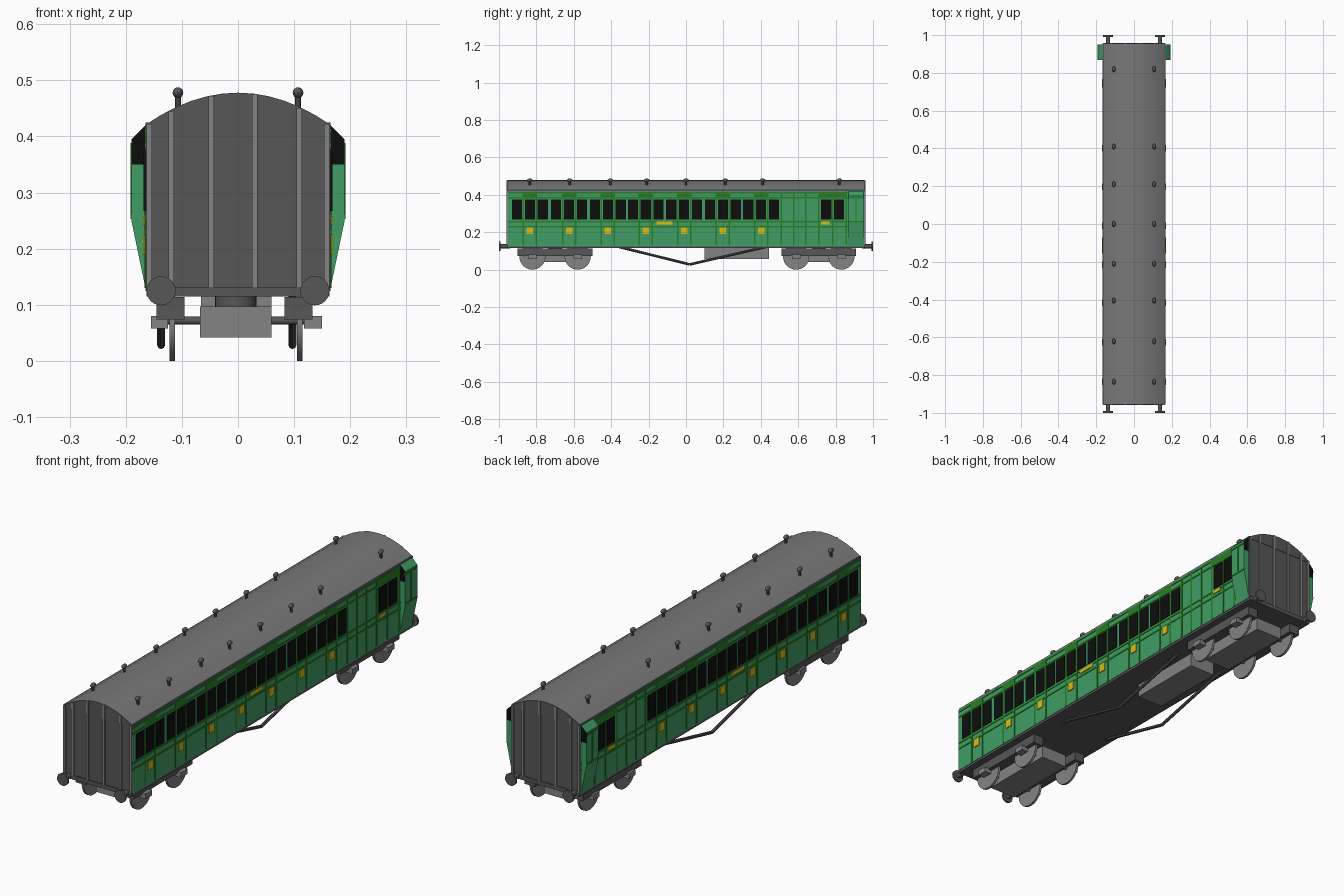
import bpy, bmesh, math
from mathutils import Matrix, Vector

if "Cube" in bpy.data.objects:
    bpy.data.objects.remove(bpy.data.objects["Cube"])


def mat(name, r, g, b):
    m = bpy.data.materials.new(name)
    m.diffuse_color = (r, g, b, 1)
    m.use_nodes = True
    m.node_tree.nodes["Principled BSDF"].inputs["Base Color"].default_value = m.diffuse_color
    return m


GREEN = mat("body green", 0.052, 0.34, 0.13)
TRIM = mat("dark green trim", 0.022, 0.21, 0.018)
BLACK = mat("window black", 0.004, 0.004, 0.004)
YELLOW = mat("yellow", 0.68, 0.52, 0.008)
DARK = mat("dark grey", 0.095, 0.095, 0.095)
ROOF = mat("roof grey", 0.19, 0.19, 0.19)
LIGHT = mat("light grey", 0.23, 0.23, 0.23)


def finish(name, bm, *mats, smooth=False):
    bmesh.ops.recalc_face_normals(bm, faces=bm.faces)
    me = bpy.data.meshes.new(name)
    bm.to_mesh(me)
    bm.free()
    for m in mats:
        me.materials.append(m)
    ob = bpy.data.objects.new(name, me)
    bpy.context.collection.objects.link(ob)
    if smooth:
        bpy.context.view_layer.objects.active = ob
        ob.select_set(True)
        bpy.ops.object.shade_smooth_by_angle(angle=math.radians(35))
        ob.select_set(False)
    return ob


def add_box(bm, x0, x1, y0, y1, z0, z1):
    c = Vector(((x0 + x1) / 2, (y0 + y1) / 2, (z0 + z1) / 2))
    bmesh.ops.create_cube(bm, size=1, matrix=Matrix.Translation(c) @ Matrix.Diagonal((x1 - x0, y1 - y0, z1 - z0, 1)))


def boxes(name, items, m):
    bm = bmesh.new()
    for b in items:
        add_box(bm, *b)
    return finish(name, bm, m)


def side_plates(name, rects, m, t):
    """Thin plates (y0, y1, z0, z1) on both body sides."""
    items = []
    for r in rects:
        items += [(0.16, 0.165 + t, *r), (-0.165 - t, -0.16, *r)]
    return boxes(name, items, m)


def add_cyl(bm, a, b, r, n=20):
    a, b = Vector(a), Vector(b)
    d = b - a
    M = Matrix.Translation((a + b) / 2) @ d.to_track_quat('Z', 'Y').to_matrix().to_4x4()
    bmesh.ops.create_cone(bm, cap_ends=True, segments=n, radius1=r, radius2=r, depth=d.length, matrix=M)


def add_prism(bm, pts, y0, y1):
    f = bm.faces.new([bm.verts.new((x, y0, z)) for x, z in pts])
    new = bmesh.ops.extrude_face_region(bm, geom=[f])["geom"]
    bmesh.ops.translate(bm, verts=[v for v in new if isinstance(v, bmesh.types.BMVert)], vec=(0, y1 - y0, 0))


def roof_z(x):
    return 0.42 + 0.058 * (1 - (abs(x) / 0.166) ** 2)


# Body shell: green sides, dark ends
bm = bmesh.new()
add_box(bm, -0.165, 0.165, -0.953, 0.953, 0.125, 0.425)
bm.normal_update()
for f in bm.faces:
    f.material_index = 0 if abs(f.normal.x) > 0.5 else 1
finish("body_shell", bm, GREEN, DARK)

# Arched roof with dark end faces
bm = bmesh.new()
N = 12
pts = [(-0.166 + 0.332 * i / N, roof_z(-0.166 + 0.332 * i / N)) for i in range(N + 1)]
add_prism(bm, pts + [(0.166, 0.415), (-0.166, 0.415)], -0.955, 0.955)
bm.normal_update()
for f in bm.faces:
    f.material_index = 1 if abs(f.normal.y) > 0.5 else 0
finish("roof", bm, ROOF, DARK, smooth=True)

# Vertical strips on both ends
strips = []
for x in (-0.158, -0.119, -0.048, 0.03, 0.109, 0.158):
    for s in (-1, 1):
        y = sorted((s * 0.95, s * 0.959))
        strips.append((x - 0.005, x + 0.005, *y, 0.132, min(roof_z(x - 0.005), roof_z(x + 0.005))))
boxes("end_strips", strips, LIGHT)

# Windows: three per compartment plus the guard's double door
doors = [-0.835, -0.625, -0.418, -0.215, -0.01, 0.197, 0.402]
wins = [d + o for d in doors for o in (-0.069, 0, 0.069)] + [0.75, 0.818]
side_plates("windows", [(y - 0.027, y + 0.027, 0.267, 0.375) for y in wins], BLACK, 0.003)

# Dark green mouldings
trim = [(-0.953, 0.953, z - 0.004, z + 0.004) for z in (0.257, 0.23, 0.384, 0.41)]
edges = [d + o for d in doors for o in (-0.035, 0.035)]
edges += [0.51, 0.575, 0.64, 0.71, 0.784, 0.857]
trim += [(y - 0.004, y + 0.004, 0.13, 0.412) for y in edges]
trim += [(d - 0.035, d + 0.035, 0.384, 0.41) for d in doors]
trim += [(0.715, 0.853, 0.384, 0.41)]
side_plates("mouldings", trim, TRIM, 0.002)

# Yellow door panels, nameboard strip and guard's handle plate
plates = [(d - 0.017, d + 0.017, 0.19, 0.225) for d in doors]
plates += [(-0.157, -0.072, 0.242, 0.258), (0.722, 0.768, 0.242, 0.258)]
side_plates("yellow_plates", plates, YELLOW, 0.004)

# Guard lookouts: black windows on the faces looking along the train
bm = bmesh.new()
for s in (-1, 1):
    add_prism(bm, [(s * 0.155, 0.13), (s * 0.165, 0.13), (s * 0.19, 0.25), (s * 0.19, 0.395),
                   (s * 0.165, 0.42), (s * 0.155, 0.42)], 0.868, 0.95)
bmesh.ops.bisect_plane(bm, geom=bm.verts[:] + bm.edges[:] + bm.faces[:], plane_co=(0, 0, 0.35), plane_no=(0, 0, 1))
bm.normal_update()
for f in bm.faces:
    if abs(f.normal.y) > 0.9 and f.calc_center_median().z > 0.35:
        f.material_index = 1
finish("guard_lookouts", bm, GREEN, BLACK)
rects = [(0.868, 0.95, 0.253, 0.261), (0.868, 0.95, 0.38, 0.388), (0.905, 0.912, 0.255, 0.385)]
boxes("lookout_mouldings", [(*sorted((s * 0.185, s * 0.192)), *r) for r in rects for s in (-1, 1)], TRIM)

# Roof vents
bm = bmesh.new()
for y in (-0.835, -0.622, -0.405, -0.21, 0, 0.21, 0.41, 0.82):
    for s in (-1, 1):
        add_cyl(bm, (s * 0.107, y, 0.44), (s * 0.107, y, 0.478), 0.006, 10)
        bmesh.ops.create_uvsphere(bm, u_segments=12, v_segments=8, radius=0.0095,
                                  matrix=Matrix.Translation((s * 0.107, y, 0.478)) @ Matrix.Diagonal((1, 1.6, 1, 1)))
finish("roof_vents", bm, DARK, smooth=True)

# Underframe with buffer beams
boxes("underframe", [(-0.163, 0.163, -0.958, 0.958, 0.115, 0.132)], DARK)

# Buffers
bm = bmesh.new()
for s in (-1, 1):
    for x in (-0.137, 0.137):
        add_cyl(bm, (x, s * 0.94, 0.125), (x, s * 0.995, 0.125), 0.011, 14)
        add_cyl(bm, (x, s * 0.991, 0.125), (x, s, 0.125), 0.026, 24)
finish("buffers", bm, DARK, smooth=True)

# Truss rods
bm = bmesh.new()
for x in (-0.137, 0.097):
    top, low = 0.122, 0.028
    for a, b in (((x, -0.36, top), (x, 0.02, low)), ((x, 0.02, low), (x, 0.43, top))):
        add_cyl(bm, a, b, 0.007, 8)
finish("truss_rods", bm, DARK, smooth=True)

# Battery box
boxes("battery_box", [(-0.066, 0.06, 0.1, 0.445, 0.057, 0.118)], LIGHT)

# Bogies
for name, cy in (("front", -0.7), ("rear", 0.71)):
    axles = (cy - 0.121, cy + 0.121)
    boxes(name + "_bogie_frames", [(x - 0.025, x + 0.025, cy - 0.2, cy + 0.2, 0.074, 0.114)
                                   for x in (-0.12, 0.108)], DARK)
    boxes(name + "_bogie_centre", [(-0.068, 0.06, cy - 0.17, cy + 0.17, 0.042, 0.097)], LIGHT)
    boxes(name + "_axle_boxes", [(*x, y - 0.022, y + 0.022, 0.058, 0.08) for y in axles
                                 for x in ((-0.155, -0.125), (0.118, 0.15))], LIGHT)
    bm = bmesh.new()
    add_cyl(bm, (-0.004, cy, 0.09), (-0.004, cy, 0.12), 0.037, 24)
    for y in axles:
        add_cyl(bm, (-0.13, y, 0.072), (0.125, y, 0.072), 0.007, 12)
    finish(name + "_pivot_and_axles", bm, DARK, smooth=True)
    bm = bmesh.new()
    for y in axles:
        for x in (-0.117, 0.11):
            add_cyl(bm, (x - 0.005, y, 0.07), (x + 0.005, y, 0.07), 0.07, 32)
    finish(name + "_wheels", bm, LIGHT, smooth=True)
